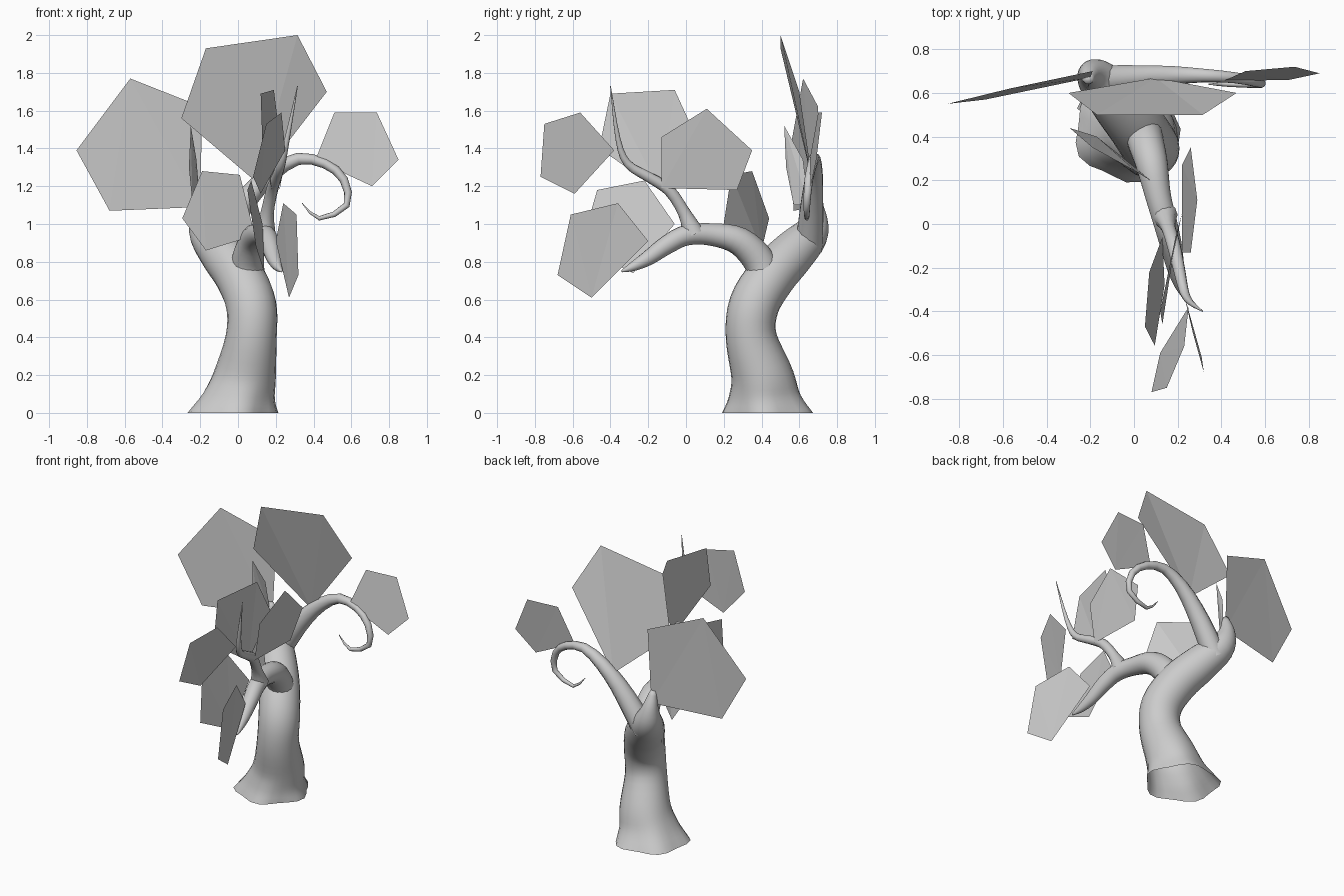
import bpy, bmesh, math
from mathutils import Vector

cube = bpy.data.objects.get("Cube")
if cube:
    bpy.data.objects.remove(cube)

grey = bpy.data.materials.new("pale grey")
grey.use_nodes = True
grey.diffuse_color = (0.6, 0.6, 0.6, 1)
grey.node_tree.nodes["Principled BSDF"].inputs["Base Color"].default_value = (0.6, 0.6, 0.6, 1)


def add_object(name, bm):
    mesh = bpy.data.meshes.new(name)
    bm.to_mesh(mesh)
    bm.free()
    mesh.materials.append(grey)
    obj = bpy.data.objects.new(name, mesh)
    bpy.context.collection.objects.link(obj)
    return obj


def smooth_path(points, steps):
    """Catmull-Rom through (x, y, z, radius) points."""
    p = [Vector(q) for q in points]
    p = [2 * p[0] - p[1]] + p + [2 * p[-1] - p[-2]]
    out = []
    for a, b, c, d in zip(p, p[1:], p[2:], p[3:]):
        for i in range(steps):
            t = i / steps
            out.append(0.5 * (2 * b + (c - a) * t + (2 * a - 5 * b + 4 * c - d) * t ** 2
                              + (3 * b - a - 3 * c + d) * t ** 3))
    return out + [p[-2]]


def tube(name, points, sides=16, steps=4, roots=0.0):
    """Tapering limb; roots adds wavy lobes that fade out above the ground."""
    path = smooth_path(points, steps)
    bm = bmesh.new()
    rings = []
    side = Vector((1, 0, 0))
    for i, q in enumerate(path):
        centre = q.to_3d()
        nxt, prev = path[min(i + 1, len(path) - 1)], path[max(i - 1, 0)]
        along = (nxt.to_3d() - prev.to_3d()).normalized()
        if roots:
            along = along.lerp(Vector((0, 0, 1)), max(0, 1 - centre.z / 0.4)).normalized()
        side = (side - along * side.dot(along)).normalized()
        other = along.cross(side)
        ring = []
        for k in range(sides):
            a = math.tau * k / sides
            lobe = 1 + roots * math.cos(5 * a + 0.6) * max(0, 1 - centre.z / 0.3) ** 2
            ring.append(bm.verts.new(centre + (side * math.cos(a) + other * math.sin(a)) * q[3] * lobe))
        rings.append(ring)
    for r, s in zip(rings, rings[1:]):
        for k in range(sides):
            n = (k + 1) % sides
            bm.faces.new((r[k], r[n], s[n], s[k]))
    bm.faces.new(rings[-1])
    for f in bm.faces:
        f.smooth = True
    return add_object(name, bm)


def leaf(name, corners):
    """Flat five-sided leaf."""
    bm = bmesh.new()
    verts = [bm.verts.new(c) for c in corners]
    bm.faces.new(verts)
    bmesh.ops.triangulate(bm, faces=bm.faces[:])
    return add_object(name, bm)


# Trunk leaning back to the right, open at the ground
tube("trunk", [(-.035, .435, 0, .235), (0, .42, .09, .19), (.035, .405, .2, .165),
               (.07, .345, .4, .135), (.07, .36, .57, .133), (.01, .45, .72, .13),
               (-.08, .56, .84, .12), (-.165, .66, .95, .095), (-.2, .685, 1.06, .055),
               (-.21, .66, 1.18, .02)], sides=24, roots=.07)

# Arching front limb
tube("front_branch", [(.05, .43, .66, .085), (.05, .39, .8, .085), (.08, .28, .91, .075),
                      (.11, .13, .945, .06), (.145, 0, .94, .055), (.17, -.1, .89, .05),
                      (.19, -.2, .82, .04), (.21, -.28, .775, .025), (.23, -.34, .75, .006)])

# Twig rising from the front limb to a fine point
tube("upper_twig", [(.14, .04, .95, .06), (.155, -.01, 1.06, .035), (.18, -.09, 1.18, .032),
                    (.205, -.2, 1.25, .028), (.23, -.31, 1.32, .022), (.26, -.36, 1.45, .014),
                    (.315, -.4, 1.73, .002)], sides=10, steps=3)

# Back limb curling over to the left
tube("curled_branch", [(-.13, .65, .87, .075), (-.05, .66, 1.0, .07), (.06, .67, 1.15, .058),
                       (.18, .68, 1.27, .045), (.32, .68, 1.345, .032), (.46, .67, 1.32, .026),
                       (.56, .65, 1.235, .023), (.575, .64, 1.1, .018), (.43, .64, 1.03, .012),
                       (.34, .64, 1.11, .002)], sides=10, steps=2)

# Leaves
leaf("crown_leaf", [(-.3, .6, 1.56), (-.17, .5, 1.93), (.315, .5, 2), (.47, .6, 1.7), (.1, .67, 1.22)])
leaf("right_leaf", [(-.855, .55, 1.39), (-.57, .62, 1.77), (-.19, .7, 1.62), (-.2, .67, 1.09), (-.68, .57, 1.07)])
leaf("left_leaf", [(.41, .655, 1.34), (.51, .7, 1.59), (.735, .72, 1.59), (.85, .69, 1.34), (.71, .66, 1.2)])
leaf("trunk_tip_leaf", [(-.25, .52, 1.52), (-.22, .62, 1.34), (-.2, .65, 1.1), (-.24, .57, 1.1), (-.26, .53, 1.3)])
leaf("middle_leaf", [(-.295, .44, 1.03), (-.19, .35, 1.28), (.01, .24, 1.26), (.09, .19, .94), (-.17, .4, .86)])
leaf("twig_tip_leaf", [(.08, -.77, 1.25), (.15, -.75, 1.53), (.23, -.56, 1.59), (.25, -.38, 1.39), (.12, -.59, 1.16)])
leaf("twig_right_leaf", [(.12, -.4, 1.69), (.19, -.06, 1.71), (.22, .05, 1.47), (.18, -.14, 1.18), (.13, -.46, 1.4)])
leaf("twig_left_leaf", [(.22, -.13, 1.19), (.22, .27, 1.18), (.26, .35, 1.39), (.29, .11, 1.61), (.26, -.13, 1.46)])
leaf("front_right_leaf", [(.05, -.47, 1.18), (.07, -.22, 1.23), (.13, -.06, 1), (.14, -.28, .74), (.095, -.557, .88)])
leaf("front_left_leaf", [(.31, -.61, 1.05), (.24, -.36, 1.11), (.2, -.2, .91), (.27, -.5, .61), (.32, -.68, .73)])
